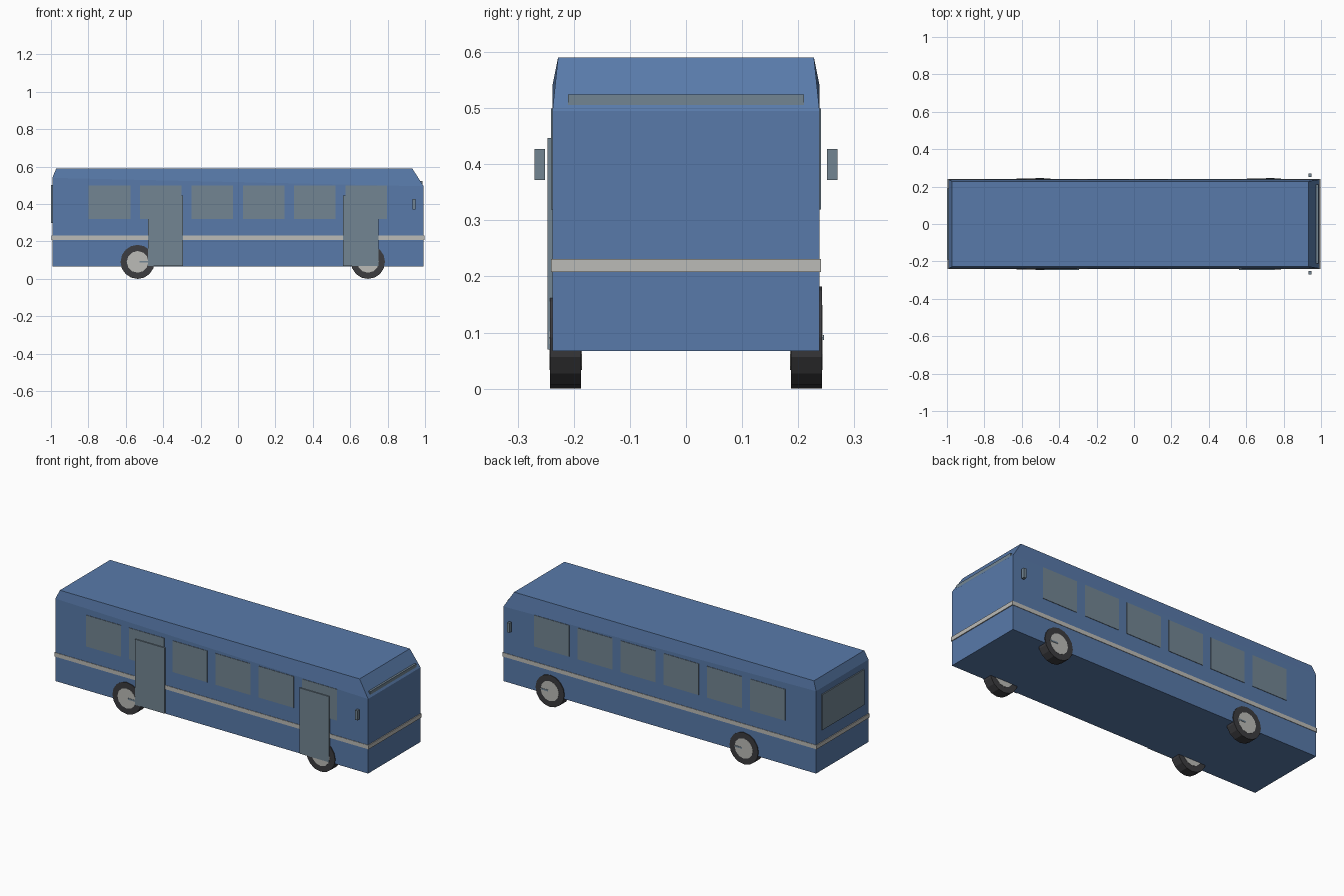
import bpy, bmesh, math

if "Cube" in bpy.data.objects:
    bpy.data.objects.remove(bpy.data.objects["Cube"])


def mat(name, r, g, b):
    m = bpy.data.materials.new(name)
    m.diffuse_color = (r, g, b, 1)
    m.use_nodes = True
    m.node_tree.nodes["Principled BSDF"].inputs["Base Color"].default_value = m.diffuse_color
    return m


BLUE = mat("body_blue", 0.098, 0.195, 0.40)
GLASS = mat("glass_grey", 0.17, 0.235, 0.29)
TRIM = mat("stripe_light_grey", 0.50, 0.50, 0.475)
RUBBER = mat("tyre_dark", 0.045, 0.045, 0.05)
HUB = mat("hub_grey", 0.40, 0.41, 0.42)


def finish(name, bm, m):
    bmesh.ops.recalc_face_normals(bm, faces=bm.faces)
    me = bpy.data.meshes.new(name)
    bm.to_mesh(me)
    bm.free()
    me.materials.append(m)
    ob = bpy.data.objects.new(name, me)
    bpy.context.collection.objects.link(ob)
    return ob


def box(name, m, x, y, z):
    """Box from (min, max) ranges."""
    bm = bmesh.new()
    bmesh.ops.create_cube(bm, size=1)
    for v in bm.verts:
        v.co = [r[0] + (c + 0.5) * (r[1] - r[0]) for r, c in zip((x, y, z), v.co)]
    return finish(name, bm, m)


def side_range(side, inner, outer):
    return tuple(sorted((side * inner, side * outer)))


# Body: side profile (x, z, half width) joined across the bus
profile = [(-0.993, 0.067, 0.238), (0.993, 0.067, 0.238), (0.993, 0.495, 0.238),
           (0.932, 0.59, 0.228), (-0.972, 0.59, 0.228), (-0.993, 0.54, 0.238)]
bm = bmesh.new()
rows = [[bm.verts.new((x, s * w, z)) for x, z, w in profile] for s in (-1, 1)]
n = len(profile)
for i in range(n):
    j = (i + 1) % n
    bm.faces.new((rows[0][i], rows[0][j], rows[1][j], rows[1][i]))
for r in rows:
    bm.faces.new((r[0], r[1], r[2], r[5]))   # flat wall
    bm.faces.new((r[2], r[3], r[4], r[5]))   # tapered roof edge
finish("body", bm, BLUE)

# Stripe: thin band standing just proud of the four walls
for s, label in ((-1, "right"), (1, "left")):
    box(f"stripe_{label}", TRIM, (-0.998, 0.998), side_range(s, 0.236, 0.2405), (0.208, 0.231))
for s, label in ((-1, "rear"), (1, "front")):
    box(f"stripe_{label}", TRIM, side_range(s, 0.991, 0.998), (-0.2365, 0.2365), (0.208, 0.231))

# Side windows and mirrors
for s, label in ((-1, "right"), (1, "left")):
    for i in range(6):
        cx = -0.687 + i * 0.2745
        box(f"window_{label}_{i + 1}", GLASS, (cx - 0.111, cx + 0.111),
            side_range(s, 0.234, 0.2405), (0.319, 0.499))
    box(f"mirror_{label}", GLASS, (0.932, 0.948), side_range(s, 0.251, 0.27), (0.372, 0.427))

# Rear window and the slim front pane on the sloping brow
box("rear_window", GLASS, (-1.0, -0.991), (-0.19, 0.19), (0.30, 0.503))
box("front_pane", GLASS, (0.965, 0.986), (-0.21, 0.21), (0.495, 0.524))

# Doors on the kerb side
for i, (a, b) in enumerate(((-0.481, -0.294), (0.562, 0.75))):
    box(f"door_{i + 1}", GLASS, (a, b), (-0.2465, -0.2375), (0.07, 0.447))


def cylinder(name, m, x, y0, y1, z, r, sides):
    bm = bmesh.new()
    bmesh.ops.create_cone(bm, cap_ends=True, segments=sides, radius1=r, radius2=r, depth=1)
    for v in bm.verts:
        v.co = (x + v.co.x, y0 + (v.co.z + 0.5) * (y1 - y0), z + v.co.y)
    return finish(name, bm, m)


# Wheels: tyre, hub running through it, and a small bar on the hub
for x, end in ((-0.537, "rear"), (0.695, "front")):
    for s, label in ((-1, "right"), (1, "left")):
        cylinder(f"tyre_{end}_{label}", RUBBER, x, s * 0.187, s * 0.2425, 0.091, 0.091, 16)
        cylinder(f"hub_{end}_{label}", HUB if s == 0 else TRIM, x, s * 0.1855, s * 0.2437, 0.091, 0.058, 12)
        box(f"hub_bar_{end}_{label}", GLASS, (x + 0.01, x + 0.055),
            side_range(s, 0.24, 0.2455), (0.087, 0.096))
